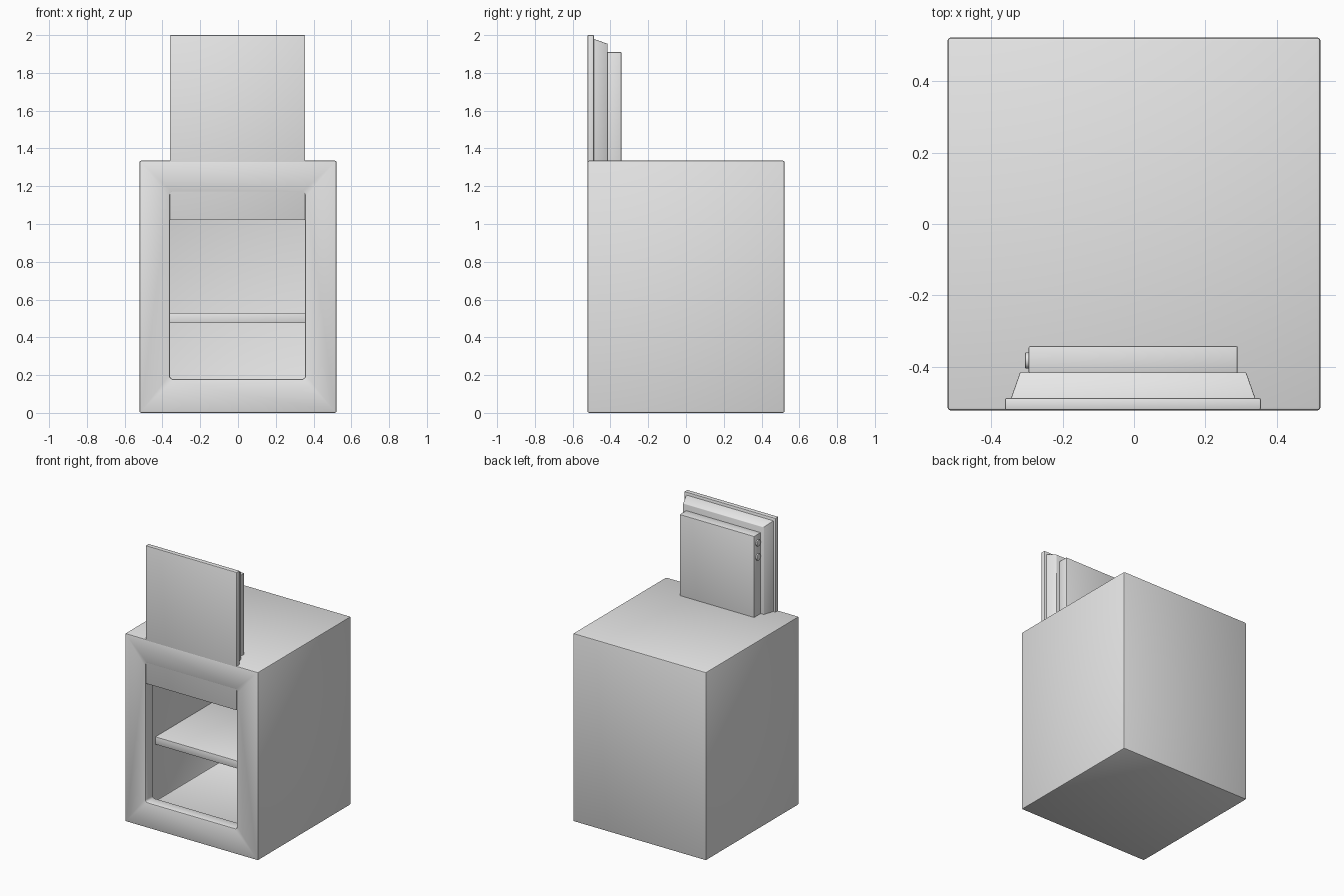
import bpy
import bmesh
import math
from mathutils import Matrix, Vector

if "Cube" in bpy.data.objects:
    bpy.data.objects.remove(bpy.data.objects["Cube"], do_unlink=True)

grey = bpy.data.materials.new("light_grey_steel")
grey.use_nodes = True
GREY = (0.8, 0.8, 0.8, 1.0)
grey.diffuse_color = GREY
grey.node_tree.nodes["Principled BSDF"].inputs["Base Color"].default_value = GREY


def add_object(name, bm):
    bmesh.ops.recalc_face_normals(bm, faces=bm.faces[:])
    mesh = bpy.data.meshes.new(name)
    bm.to_mesh(mesh)
    bm.free()
    mesh.materials.append(grey)
    obj = bpy.data.objects.new(name, mesh)
    bpy.context.collection.objects.link(obj)
    return obj


def box(name, low, high, taper=0.0):
    """Box between two corners; taper shrinks the rear (+y) face on all sides."""
    low, high = Vector(low), Vector(high)
    size, mid = high - low, (low + high) / 2
    bm = bmesh.new()
    bmesh.ops.create_cube(bm, size=1.0)
    for v in bm.verts:
        inset = taper if v.co.y > 0 else 0.0
        v.co = Vector((v.co.x * (size.x - 2 * inset), v.co.y * size.y,
                       v.co.z * (size.z - 2 * inset))) + mid
    return add_object(name, bm)


def activate(obj):
    bpy.ops.object.select_all(action="DESELECT")
    obj.select_set(True)
    bpy.context.view_layer.objects.active = obj


def soften(obj, width, segments=2):
    activate(obj)
    mod = obj.modifiers.new("soft_edges", "BEVEL")
    mod.width = width
    mod.segments = segments
    mod.limit_method = "ANGLE"
    bpy.ops.object.modifier_apply(modifier=mod.name)
    bpy.ops.object.shade_smooth_by_angle(angle=math.radians(35))


def cut(obj, cutter):
    activate(obj)
    mod = obj.modifiers.new("cut", "BOOLEAN")
    mod.operation = "DIFFERENCE"
    mod.solver = "EXACT"
    mod.object = cutter
    bpy.ops.object.modifier_apply(modifier=mod.name)
    bpy.data.objects.remove(cutter, do_unlink=True)


HALF = 0.522     # half width of the cabinet
INNER = 0.45     # half width of the cavity
FRONT = -HALF

# Hollow cabinet with a front opening
cabinet = box("cabinet", (-HALF, -HALF, 0), (HALF, HALF, 1.335))
cut(cabinet, box("cavity_cutter", (-INNER, FRONT + 0.085, 0.07), (INNER, INNER, 1.265)))

opening = box("opening_cutter", (-0.36, FRONT - 0.1, 0.18), (0.355, -0.3, 1.165))
bm = bmesh.new()
bm.from_mesh(opening.data)
depth_edges = [e for e in bm.edges
               if abs(e.verts[0].co.y - e.verts[1].co.y) > 0.1]
bmesh.ops.bevel(bm, geom=depth_edges, offset=0.015, segments=4, profile=0.5,
                affect="EDGES")
bm.to_mesh(opening.data)
bm.free()
cut(cabinet, opening)
soften(cabinet, 0.009)

# Inner shelf, set back behind the closed door's depth
shelf = box("shelf", (-INNER, -0.286, 0.475), (INNER, INNER, 0.53))
soften(shelf, 0.004)

# Raised door: front plate, tapered seal and inner plug
plate = box("door_plate", (-0.361, FRONT + 0.001, 1.02), (0.355, -0.487, 2.0))
soften(plate, 0.005)
seal = box("door_seal", (-0.345, -0.489, 1.04), (0.34, -0.415, 1.98), taper=0.026)
soften(seal, 0.003)
plug = box("door_plug", (-0.295, -0.417, 1.11), (0.29, -0.342, 1.91))
soften(plug, 0.004)

# Locking bolts on the plug edge
for i, z in enumerate((1.85, 1.75, 1.27, 1.17)):
    bm = bmesh.new()
    bmesh.ops.create_cone(bm, cap_ends=True, segments=20, radius1=0.023,
                          radius2=0.023, depth=0.03,
                          matrix=Matrix.Translation((-0.29, -0.382, z))
                          @ Matrix.Rotation(math.pi / 2, 4, "Y"))
    soften(add_object("locking_bolt_%d" % (i + 1), bm), 0.003)
